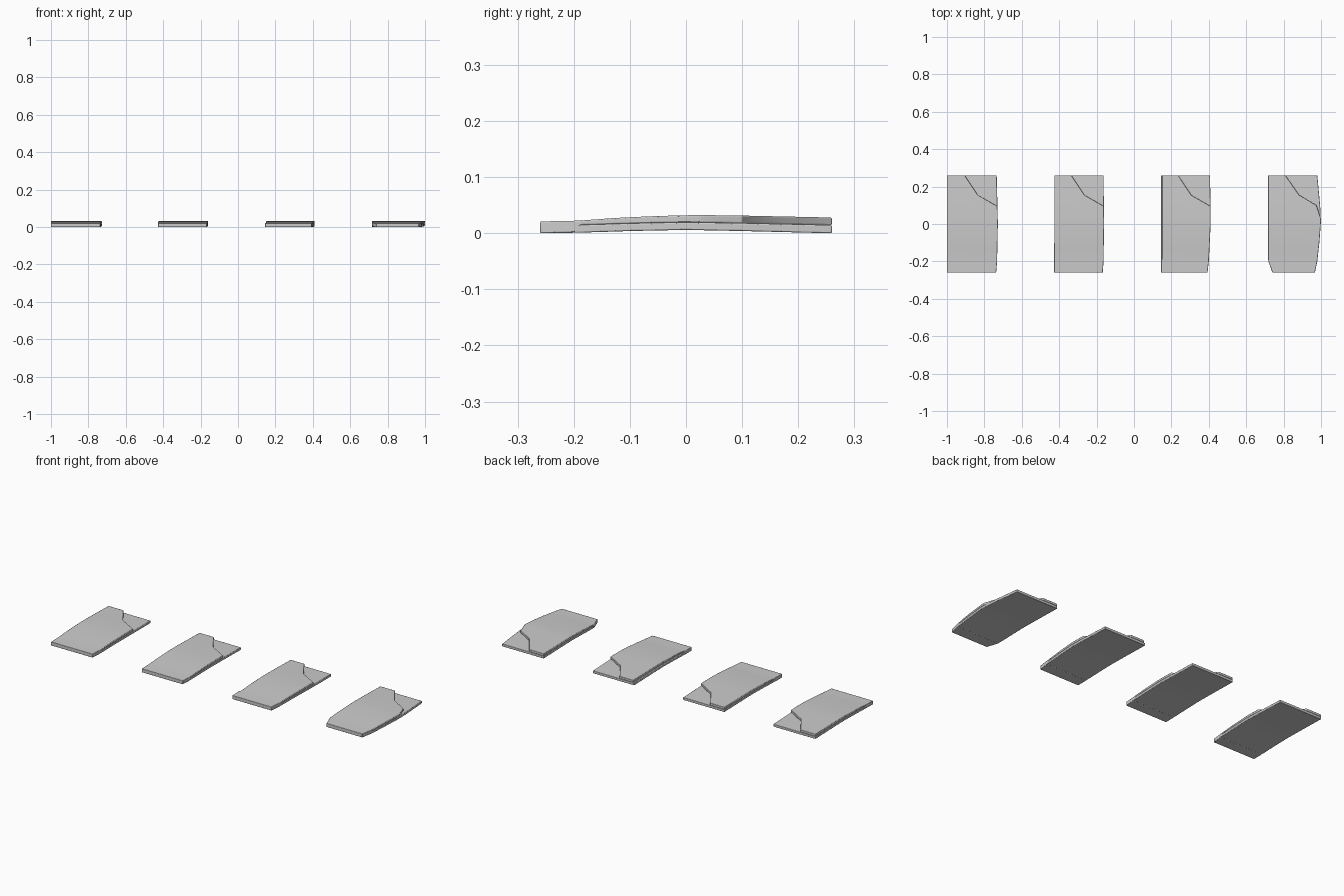
import bpy, bmesh

if "Cube" in bpy.data.objects:
    bpy.data.objects.remove(bpy.data.objects["Cube"])


def lerp(points, y):
    """Piecewise linear lookup in a list of (y, value) points."""
    if y <= points[0][0]:
        return points[0][1]
    for (a, va), (b, vb) in zip(points, points[1:]):
        if y <= b:
            return va + (vb - va) * (y - a) / (b - a)
    return points[-1][1]


# Side profiles shared by all tiles
BOTTOM = [(-.26, 0), (-.19, .001), (-.1, .004), (0, .006), (.1, .004), (.26, 0)]
SEAM = [(-.26, .014), (-.19, .0145), (-.1, .0175), (0, .0195), (.1, .018), (.26, .0145)]
TOP = [(-.26, .021), (-.19, .0225), (-.13, .027), (-.06, .0305), (.02, .0325),
       (.1, .0315), (.26, .028)]


def loft(name, rows):
    """Closed slab from rows of (y, left, right, bottom, top)."""
    bm = bmesh.new()
    rings = [[bm.verts.new(p) for p in ((l, y, b), (r, y, b), (r, y, t), (l, y, t))]
             for y, l, r, b, t in rows]
    for a, c in zip(rings, rings[1:]):
        for i in range(4):
            j = (i + 1) % 4
            bm.faces.new((a[i], a[j], c[j], c[i]))
    bm.faces.new(rings[0])
    bm.faces.new(rings[-1])
    bmesh.ops.recalc_face_normals(bm, faces=bm.faces)
    mesh = bpy.data.meshes.new(name)
    bm.to_mesh(mesh)
    bm.free()
    ob = bpy.data.objects.new(name, mesh)
    bpy.context.collection.objects.link(ob)
    bev = ob.modifiers.new("worn_edges", 'BEVEL')
    bev.width = .0022
    bev.segments = 2
    bev.limit_method = 'ANGLE'
    bev.angle_limit = .6
    bpy.context.view_layer.objects.active = ob
    ob.select_set(True)
    bpy.ops.object.shade_smooth_by_angle(angle=.6)
    ob.select_set(False)


def tile(n, left, right, cut, inset=0):
    # Lower slab, showing at the broken corner
    ys = [-.2, -.15, -.1, -.05, 0, .05, .1, .15, .2, .26]
    loft(f"tile_base_{n}", [(y, lerp(left, y), lerp(right, y),
                             lerp(BOTTOM, y), lerp(SEAM, y)) for y in ys])
    # Upper slab with full-depth front lip and broken back right corner
    ys = sorted({-.26, -.2, -.188, -.13, -.09, -.05, -.02, .02, .06} | {p[0] for p in cut})
    rows = []
    for y in ys:
        r = lerp(right, y) if y < cut[0][0] else lerp(cut, y)
        low = lerp(BOTTOM, y) if y < -.19 else lerp(SEAM, y)
        l = lerp(left, y) + (inset if y > -.19 else 0)
        rows.append((y, l, r, low, lerp(TOP, y)))
    loft(f"tile_top_{n}", rows)


tile(1, [(0, -1.0)], [(-.26, -.737), (-.2, -.732), (0, -.728), (.1, -.73), (.26, -.734)],
     [(.095, -.73), (.155, -.835), (.26, -.905)])
tile(2, [(-.26, -.427), (.26, -.425)], [(-.26, -.167), (-.2, -.163), (0, -.16), (.26, -.163)],
     [(.095, -.161), (.155, -.265), (.26, -.335)])
tile(3, [(0, .145)], [(-.26, .393), (-.2, .4), (0, .41), (.1, .41), (.26, .406)],
     [(.095, .41), (.153, .308), (.26, .237)], inset=.006)
tile(4, [(-.26, .74), (-.195, .717), (.26, .717)],
     [(-.26, .967), (-.2, .98), (-.1, .991), (.02, 1.0), (.1, .995), (.26, .98)],
     [(.03, .999), (.1, .976), (.155, .883), (.26, .81)])
